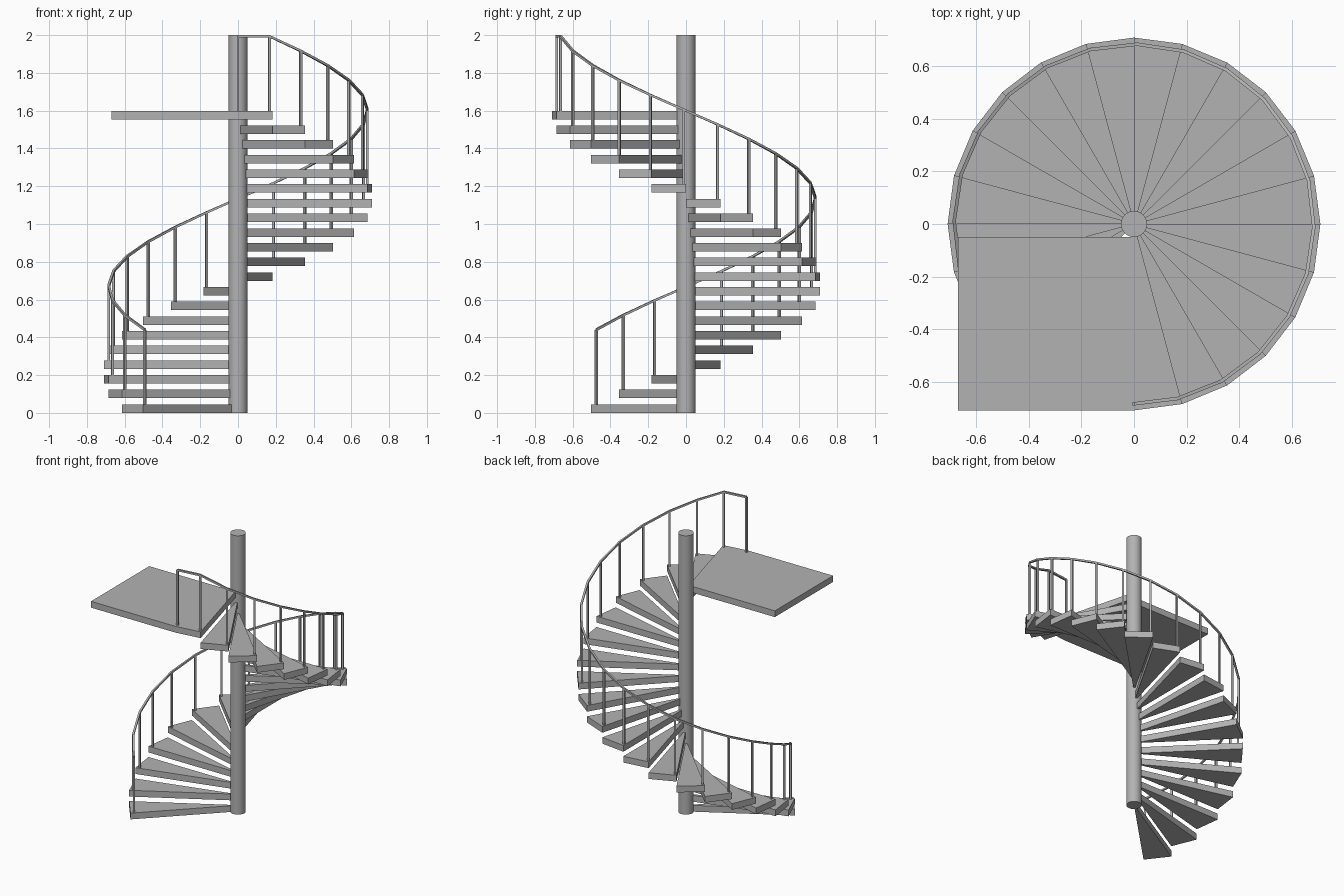
import bpy, bmesh
from math import radians, cos, sin

cube = bpy.data.objects.get("Cube")
if cube:
    bpy.data.objects.remove(cube, do_unlink=True)

STEPS = 20
TURN = 15            # degrees per tread
START = 225          # leading edge of the first tread
RISE = 0.0777
THICK = 0.045
OUTER = 0.71
POLE_R = 0.05
RAIL_R = 0.685
RAIL_H = 0.395       # rail centre above tread top
BAR = 0.0065         # half width of posts and rail

grey = bpy.data.materials.new("grey_metal")
grey.use_nodes = True
colour = (0.45, 0.45, 0.45, 1)
grey.diffuse_color = colour
grey.node_tree.nodes["Principled BSDF"].inputs["Base Color"].default_value = colour


def polar(radius, degrees, z=0.0):
    a = radians(degrees)
    return (radius * cos(a), radius * sin(a), z)


def finish(bm, name):
    bmesh.ops.recalc_face_normals(bm, faces=bm.faces)
    mesh = bpy.data.meshes.new(name)
    bm.to_mesh(mesh)
    bm.free()
    mesh.materials.append(grey)
    obj = bpy.data.objects.new(name, mesh)
    bpy.context.collection.objects.link(obj)
    return obj


def slab(name, outline, z0, z1):
    """Extrude a flat outline between two heights."""
    bm = bmesh.new()
    low = [bm.verts.new((p[0], p[1], z0)) for p in outline]
    high = [bm.verts.new((p[0], p[1], z1)) for p in outline]
    bm.faces.new(low)
    bm.faces.new(high)
    n = len(outline)
    for i in range(n):
        j = (i + 1) % n
        bm.faces.new((low[i], low[j], high[j], high[i]))
    return finish(bm, name)


def post(name, angle, z0, z1):
    half = BAR / RAIL_R * 57.3
    outline = [polar(RAIL_R + dr * BAR, angle + da * half)
               for dr, da in ((-1, -1), (1, -1), (1, 1), (-1, 1))]
    slab(name, outline, z0, z1)


# Central pole
bm = bmesh.new()
bmesh.ops.create_cone(bm, cap_ends=True, segments=32,
                      radius1=POLE_R, radius2=POLE_R, depth=2)
bmesh.ops.translate(bm, verts=bm.verts, vec=(0, 0, 1))
pole = finish(bm, "central_pole")
bpy.context.view_layer.objects.active = pole
pole.select_set(True)
bpy.ops.object.shade_smooth_by_angle(angle=radians(30))
pole.select_set(False)

# Wedge treads, each with a post near its leading edge
rail_path = []
for i in range(STEPS + 1):
    a = START - i * TURN
    z = i * RISE
    if i < STEPS:
        inner = POLE_R - 0.003
        slab(f"tread_{i + 1}",
             [polar(inner, a), polar(OUTER, a),
              polar(OUTER, a - TURN), polar(inner, a - TURN)],
             z, z + THICK)
    top = z + THICK + RAIL_H
    post(f"rail_post_{i + 1}", a - 1, z + THICK, top)
    rail_path.append((a - 1, top))

# Landing: the last wedge joined to a rectangular platform
end = START - STEPS * TURN
base = STEPS * RISE
slab("landing",
     [(-0.67, -POLE_R), (0, -POLE_R), polar(POLE_R, end),
      polar(OUTER, end), (0, -OUTER), (-0.67, -OUTER)],
     base, base + THICK)
post("landing_post", end - TURN, base + THICK, top)
rail_path.append((end - TURN, top))

# Handrail swept through the post tops
bm = bmesh.new()
rings = [[bm.verts.new(polar(RAIL_R + dr * BAR, a, z + dz * BAR))
          for dr, dz in ((-1, -1), (1, -1), (1, 1), (-1, 1))]
         for a, z in rail_path]
for r0, r1 in zip(rings, rings[1:]):
    for k in range(4):
        m = (k + 1) % 4
        bm.faces.new((r0[k], r0[m], r1[m], r1[k]))
bm.faces.new(rings[0])
bm.faces.new(rings[-1])
finish(bm, "handrail")
